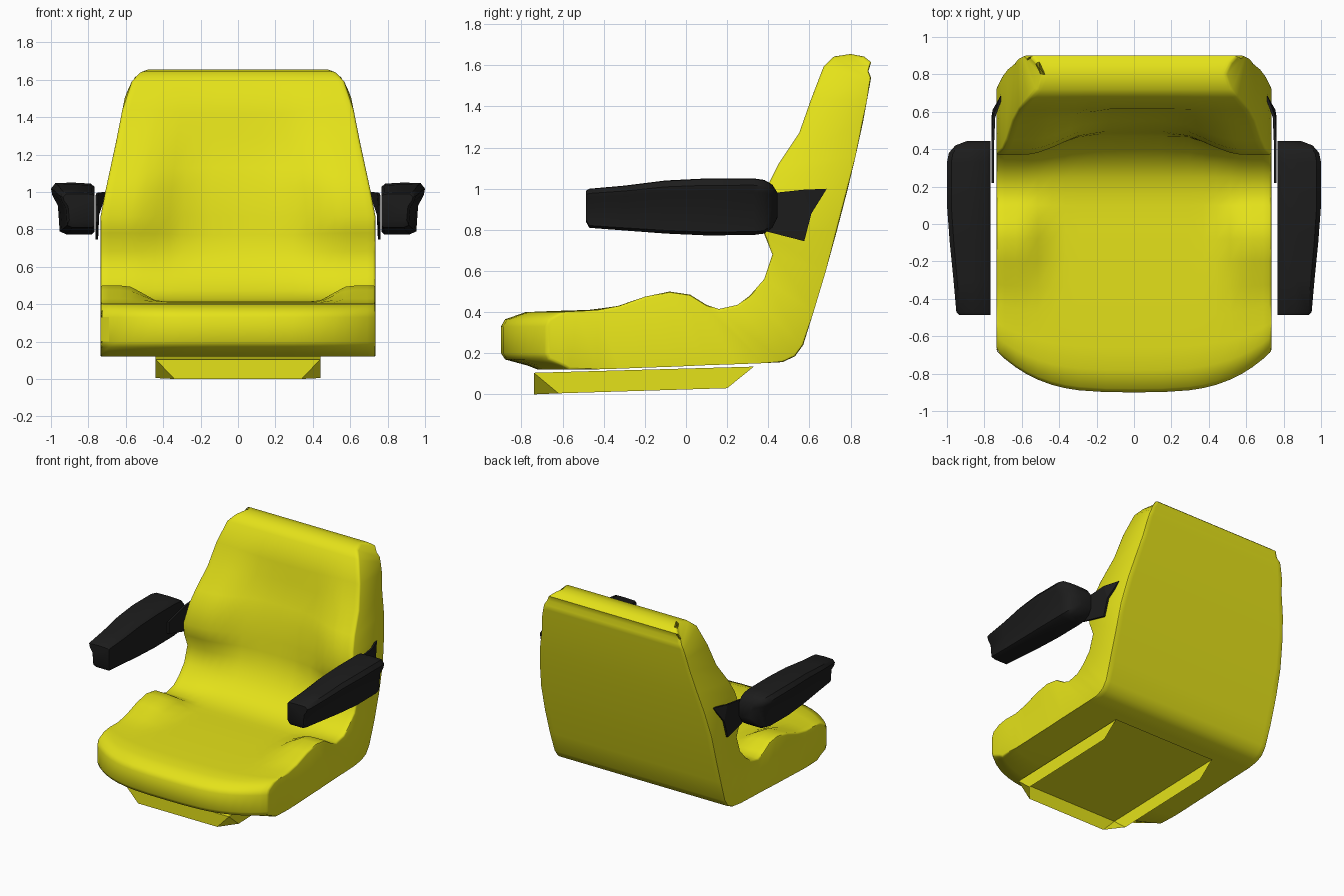
import bpy, bmesh, math

if "Cube" in bpy.data.objects:
    bpy.data.objects.remove(bpy.data.objects["Cube"])


def material(name, rgb):
    m = bpy.data.materials.new(name)
    m.diffuse_color = (*rgb, 1)
    m.use_nodes = True
    m.node_tree.nodes["Principled BSDF"].inputs["Base Color"].default_value = m.diffuse_color
    return m


YELLOW = material("yellow_vinyl", (0.78, 0.76, 0.01))
BLACK = material("black_plastic", (0.012, 0.012, 0.012))


def finish(bm, name, mat, angle=None, closed=True):
    if closed:
        bmesh.ops.recalc_face_normals(bm, faces=bm.faces)
    me = bpy.data.meshes.new(name)
    bm.to_mesh(me)
    bm.free()
    ob = bpy.data.objects.new(name, me)
    bpy.context.collection.objects.link(ob)
    me.materials.append(mat)
    if angle:
        bpy.ops.object.select_all(action='DESELECT')
        ob.select_set(True)
        bpy.context.view_layer.objects.active = ob
        bpy.ops.object.shade_smooth_by_angle(angle=math.radians(angle))
    return ob


def interp(x, table):
    if x <= table[0][0]:
        return table[0][1]
    for (a, va), (b, vb) in zip(table, table[1:]):
        if x <= b:
            return va + (vb - va) * (x - a) / (b - a)
    return table[-1][1]


def smooth(a, b, x):
    t = min(1, max(0, (x - a) / (b - a)))
    return t * t * (3 - 2 * t)


def bridge(bm, rings):
    for r, s in zip(rings, rings[1:]):
        n = len(r)
        for i in range(n):
            bm.faces.new((r[i], r[(i + 1) % n], s[(i + 1) % n], s[i]))


# Seat: (y, z) of the padded face at the sides, from front lip to top of back
SIDE = [(-.90, .33), (-.88, .365), (-.78, .40), (-.66, .405), (-.5, .41), (-.34, .43),
        (-.2, .475), (-.08, .50), (.02, .485), (.10, .435), (.16, .415), (.25, .435),
        (.31, .48), (.38, .56), (.42, .68), (.38, .78), (.37, .87), (.40, 1.02),
        (.45, 1.12), (.55, 1.27), (.61, 1.44), (.67, 1.595), (.72, 1.643), (.80, 1.655),
        (.865, 1.643)]
# Padded face on the centre line where it differs from the sides
MID = {5: (-.34, .412), 6: (-.2, .413), 7: (-.08, .413), 8: (.02, .411), 9: (.10, .41),
       10: (.16, .413), 11: (.25, .43), 12: (.33, .475), 13: (.41, .56), 14: (.47, .68),
       15: (.485, .77), 16: (.495, .87), 17: (.52, 1.02), 18: (.55, 1.13),
       19: (.605, 1.29), 20: (.615, 1.42)}
# Underside and rear shell, matched point by point to the padded face
SHELL = [(-.90, .20), (-.88, .17), (-.77, .14), (-.72, .12), (-.5, .122), (-.34, .125),
         (-.2, .13), (-.05, .135), (.1, .142), (.25, .147), (.38, .152), (.47, .157),
         (.53, .185), (.57, .24), (.62, .40), (.68, .60), (.735, .80), (.787, 1.0),
         (.825, 1.16), (.86, 1.32), (.88, 1.43), (.893, 1.50), (.90, 1.54),
         (.887, 1.572), (.90, 1.615)]
WIDTH = [(.9, .735), (1.0, .71), (1.3, .645), (1.52, .603), (1.57, .58), (1.615, .555),
         (1.643, .52), (1.655, .49)]


def seat_point(bm, u, side, mid, k):
    y, z = (m + (s - m) * k for s, m in zip(side, mid))
    if y < -.3:  # bowed front edge
        y += .22 * abs(u) ** 3.3 * (-.3 - y) / .6
    return bm.verts.new((u * interp(side[1], WIDTH), y, z))


bm = bmesh.new()
half = [.2, .4, .5, .6, .7, .78, .86, .94, 1]
rings = []
for u in [-h for h in reversed(half)] + [0] + half:
    ring = []
    for i, s in enumerate(SIDE):
        lo, hi = (.55, .83) if i < 13 else (.25, .8)
        ring.append(seat_point(bm, u, s, MID.get(i, s), smooth(lo, hi, abs(u))))
    ring += [seat_point(bm, u, p, p, 1) for p in reversed(SHELL)]
    rings.append(ring)
bridge(bm, rings)
n = len(SIDE)
for r in (rings[0], rings[-1]):  # side walls
    for i in range(n - 1):
        bm.faces.new((r[i], r[i + 1], r[2 * n - 2 - i], r[2 * n - 1 - i]))
rim = [bm.edges.get((r[i], r[(i + 1) % (2 * n)])) for r in (rings[0], rings[-1])
       for i in range(2 * n)]
bmesh.ops.bevel(bm, geom=rim, offset=.016, segments=2, profile=.5, affect='EDGES',
                clamp_overlap=True)
finish(bm, "seat", YELLOW, 45)

# Mounting pan under the seat: open below and behind, cut front corners
bm = bmesh.new()
V = lambda x, y, z: bm.verts.new((x, y, z))
walls = []
for s in (-1, 1):
    walls.append([V(s * .44, -.74, .105), V(s * .34, -.74, 0), V(s * .44, -.62, .005),
                  V(s * .44, .2, .03), V(s * .44, .33, .135)])
for w in walls:
    bm.faces.new((w[0], w[1], w[2]))
    bm.faces.new((w[0], w[2], w[3], w[4]))
L, R = walls
bm.faces.new((L[0], L[1], R[1], R[0]))
bm.faces.new((L[0], R[0], R[4], L[4]))
finish(bm, "mounting_pan", YELLOW)

# Armrest cross-section (across, up) and stations (y, outer x, top z, bottom z)
SECTION = [(0, .05), (.06, 0), (.65, 0), (.8, .06), (.84, .55), (.97, .76), (1, .88),
           (.9, .99), (.5, 1), (.08, .98), (0, .92)]
STATIONS = [(-.487, .935, .99, .84), (-.47, .95, 1.0, .81), (-.3, .965, 1.015, .797),
            (-.1, .985, 1.04, .782), (.1, 1.0, 1.05, .773), (.33, 1.0, 1.05, .775),
            (.38, .99, 1.043, .782), (.42, .955, 1.02, .81), (.445, .89, .98, .86)]
# Bracket outline (y, z, x); its rear tip bends in to the backrest
BRACKET = [(.22, .93, .748), (.22, .84, .748), (.40, .79, .748), (.575, .745, .748),
           (.61, .88, .742), (.685, 1.0, .70), (.57, .995, .742), (.43, .98, .748)]

for s, label in ((-1, "left"), (1, "right")):
    bm = bmesh.new()
    rings = [[bm.verts.new((s * (.768 + a * (xo - .768)), y, zb + b * (zt - zb)))
              for a, b in SECTION] for y, xo, zt, zb in STATIONS]
    bridge(bm, rings)
    bm.faces.new(rings[0])
    bm.faces.new(rings[-1])
    finish(bm, label + "_armrest", BLACK, 40)

    bm = bmesh.new()
    rings = [[bm.verts.new((s * (x + d), y, z)) for y, z, x in BRACKET] for d in (0, .014)]
    bridge(bm, rings)
    for r in rings:
        bm.faces.new((r[0], r[1], r[2], r[7]))
        bm.faces.new((r[2], r[3], r[4], r[6], r[7]))
        bm.faces.new((r[4], r[5], r[6]))
    finish(bm, label + "_armrest_bracket", BLACK)
